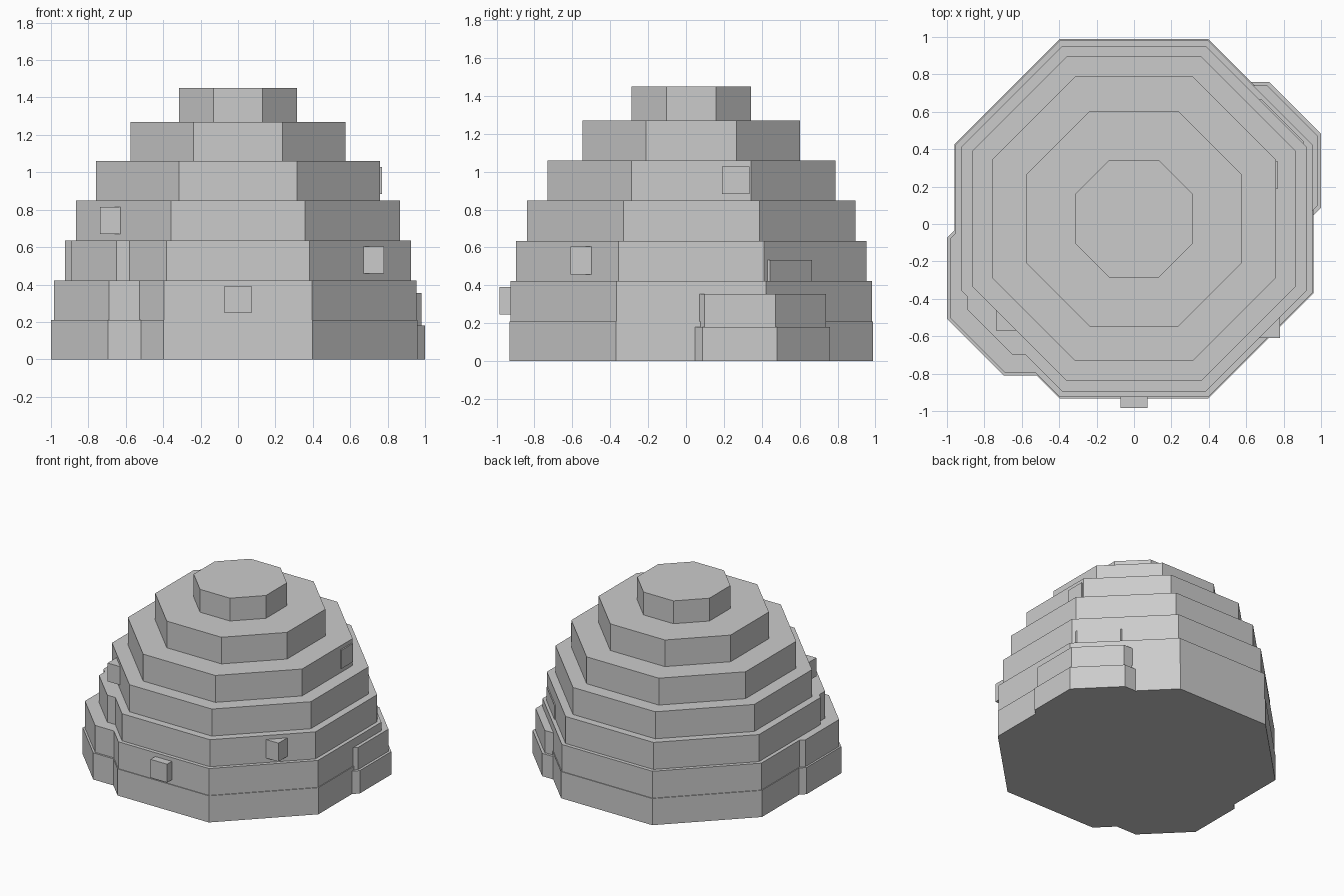
import bpy, bmesh, math

if "Cube" in bpy.data.objects:
    bpy.data.objects.remove(bpy.data.objects["Cube"])

stone = bpy.data.materials.new("grey stone")
stone.diffuse_color = (0.6, 0.6, 0.6, 1)
stone.use_nodes = True
stone.node_tree.nodes["Principled BSDF"].inputs["Base Color"].default_value = stone.diffuse_color


def finish(bm, name):
    bmesh.ops.recalc_face_normals(bm, faces=bm.faces)
    me = bpy.data.meshes.new(name)
    bm.to_mesh(me)
    bm.free()
    me.materials.append(stone)
    ob = bpy.data.objects.new(name, me)
    bpy.context.collection.objects.link(ob)
    return ob


def stepped_dome(name, cx, cy, radii, heights):
    """Octagonal stepped mound; radii are centre-to-flat distances per tier."""
    bm = bmesh.new()
    rings = []
    z = 0.0
    for r, top in zip(radii, heights):
        for level in (z, top):
            c = r / math.cos(math.pi / 8)
            rings.append([bm.verts.new((cx + c * math.cos((i + 0.5) * math.pi / 4),
                                        cy + c * math.sin((i + 0.5) * math.pi / 4),
                                        level)) for i in range(8)])
        z = top
    for a, b in zip(rings, rings[1:]):
        for i in range(8):
            j = (i + 1) % 8
            bm.faces.new((a[i], a[j], b[j], b[i]))
    bm.faces.new(rings[0][::-1])
    bm.faces.new(rings[-1])
    return finish(bm, name)


def block(name, lo, hi):
    bm = bmesh.new()
    bmesh.ops.create_cube(bm, size=1)
    for v in bm.verts:
        v.co = [(l + h) / 2 + c * (h - l) for c, l, h in zip(v.co, lo, hi)]
    return finish(bm, name)


# Main mound and the two smaller mounds merging into its sides
stepped_dome("main_dome", 0, 0.028,
             (0.96, 0.954, 0.925, 0.867, 0.76, 0.575, 0.315),
             (0.21, 0.422, 0.635, 0.848, 1.06, 1.27, 1.45))
stepped_dome("left_side_dome", -0.48, -0.29, (0.52, 0.505, 0.41), (0.21, 0.422, 0.635))
stepped_dome("right_side_dome", 0.525, 0.285, (0.475, 0.455, 0.38), (0.18, 0.355, 0.533))

# Small blocks poking out of the tiers
block("front_block", (-0.073, -0.985, 0.247), (0.071, -0.84, 0.392))
block("front_right_block", (0.635, -0.61, 0.458), (0.78, -0.465, 0.604))
block("front_left_block", (-0.738, -0.57, 0.67), (-0.593, -0.425, 0.815))
block("right_block", (0.625, 0.19, 0.883), (0.77, 0.335, 1.028))
